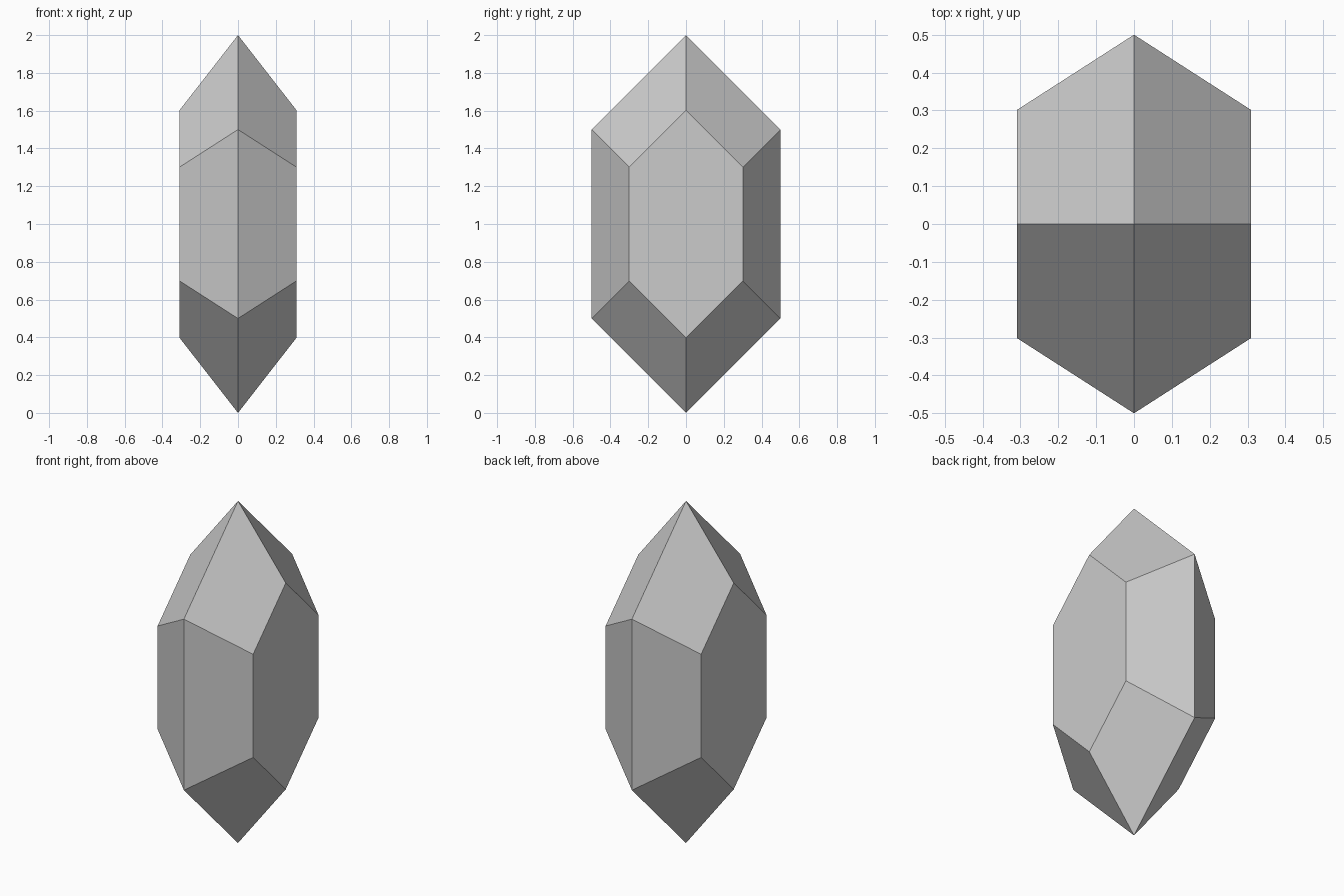
import bpy
import bmesh

if "Cube" in bpy.data.objects:
    bpy.data.objects.remove(bpy.data.objects["Cube"])

# Hexagonal crystal outline in the YZ plane, relative to the centre height
outline = [(0, 1), (0.5, 0.5), (0.5, -0.5), (0, -1), (-0.5, -0.5), (-0.5, 0.5)]
half_width = 0.309
flat_scale = 0.603

bm = bmesh.new()


def ring(x, scale):
    return [bm.verts.new((x, y * scale, 1 + z * scale)) for y, z in outline]


# Full outline in the middle, smaller flat hexagon on each side
girdle = ring(0, 1)
for side in (-1, 1):
    flat = ring(side * half_width, flat_scale)
    bm.faces.new(flat)
    for i in range(6):
        j = (i + 1) % 6
        bm.faces.new((girdle[i], girdle[j], flat[j], flat[i]))

bmesh.ops.recalc_face_normals(bm, faces=bm.faces[:])
mesh = bpy.data.meshes.new("crystal")
bm.to_mesh(mesh)
bm.free()
bpy.context.collection.objects.link(bpy.data.objects.new("crystal", mesh))
